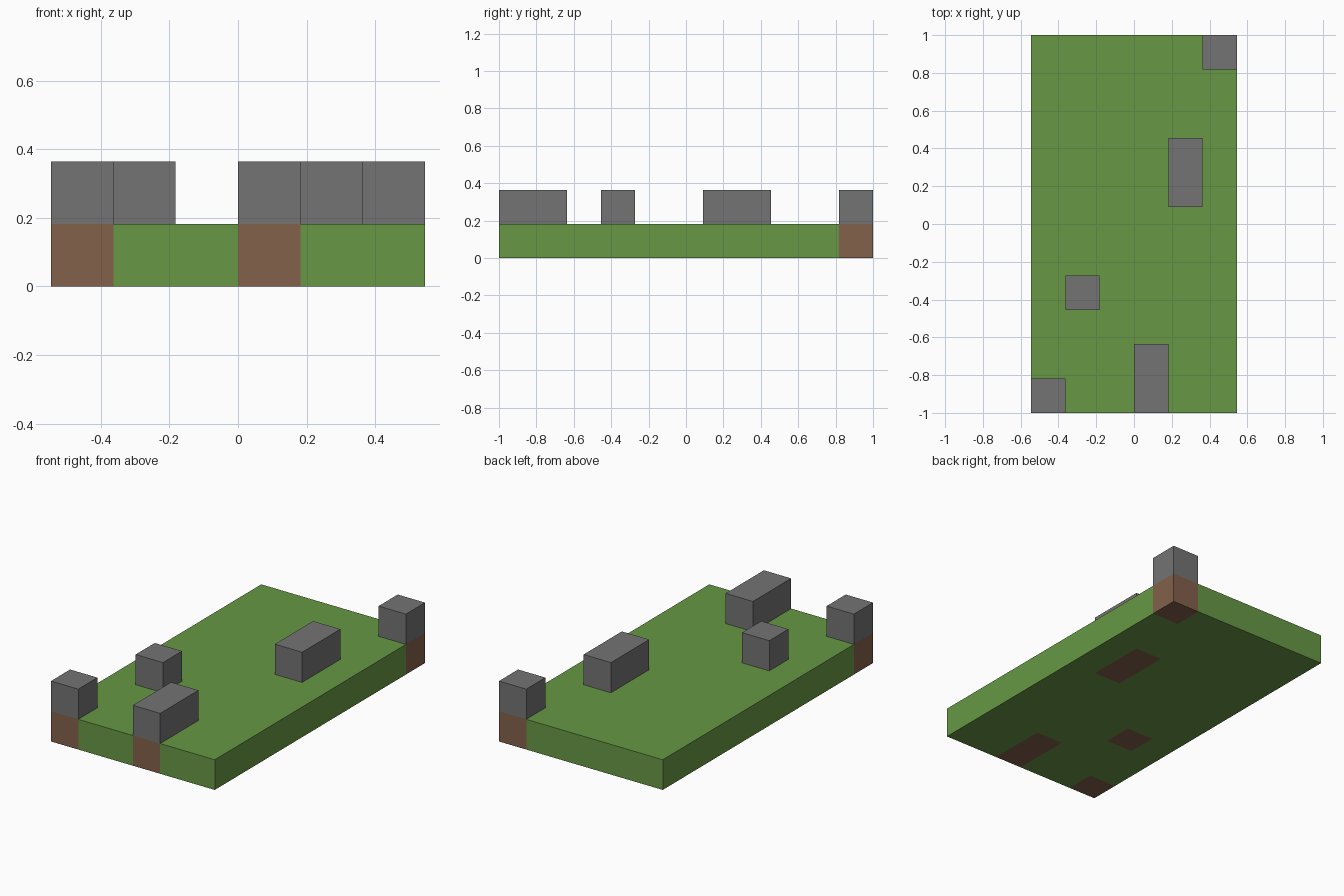
import bpy
import bmesh
from mathutils import Vector

cube = bpy.data.objects.get("Cube")
if cube:
    bpy.data.objects.remove(cube)

COLS, ROWS = 6, 11
CELL = 2 / ROWS

# Stone blocks: column, first row, number of rows
BLOCKS = {
    "corner_stone_front": (0, 0, 1),
    "small_stone": (1, 3, 1),
    "long_stone_front": (3, 0, 2),
    "long_stone_back": (4, 6, 2),
    "corner_stone_back": (5, 10, 1),
}


def material(name, color):
    mat = bpy.data.materials.new(name)
    mat.use_nodes = True
    mat.diffuse_color = (*color, 1)
    bsdf = mat.node_tree.nodes["Principled BSDF"]
    bsdf.inputs["Base Color"].default_value = (*color, 1)
    bsdf.inputs["Roughness"].default_value = 0.9
    return mat


grass = material("grass green", (0.136, 0.314, 0.060))
dirt = material("dirt brown", (0.227, 0.119, 0.070))
stone = material("stone grey", (0.174, 0.174, 0.174))


def add_object(name, bm, mats):
    mesh = bpy.data.meshes.new(name)
    bmesh.ops.recalc_face_normals(bm, faces=bm.faces)
    bm.to_mesh(mesh)
    bm.free()
    for mat in mats:
        mesh.materials.append(mat)
    obj = bpy.data.objects.new(name, mesh)
    bpy.context.collection.objects.link(obj)
    return obj


def corner(col, row, level):
    return Vector((col - COLS / 2, row - ROWS / 2, level)) * CELL


def is_covered(point):
    col, row = point.x / CELL + COLS / 2, point.y / CELL + ROWS / 2
    return any(c < col < c + 1 and r < row < r + n for c, r, n in BLOCKS.values())


# Ground slab, one cell thick, with dirt in the cells under the stones
bm = bmesh.new()
verts = [[bm.verts.new(corner(c, r, 0)) for r in range(ROWS + 1)] for c in range(COLS + 1)]
for c in range(COLS):
    for r in range(ROWS):
        bm.faces.new((verts[c][r], verts[c + 1][r], verts[c + 1][r + 1], verts[c][r + 1]))
base = bm.faces[:]
raised = bmesh.ops.extrude_face_region(bm, geom=base, use_keep_orig=True)["geom"]
bmesh.ops.translate(bm, verts=[v for v in raised if isinstance(v, bmesh.types.BMVert)],
                    vec=(0, 0, CELL))
bmesh.ops.recalc_face_normals(bm, faces=bm.faces)
for face in bm.faces:
    inside = face.calc_center_median() - face.normal * CELL / 2
    face.material_index = int(is_covered(inside))
add_object("ground_slab", bm, [grass, dirt])

# Stone blocks standing on the slab
for name, (col, row, length) in BLOCKS.items():
    bm = bmesh.new()
    bmesh.ops.create_cube(bm, size=CELL)
    bmesh.ops.scale(bm, verts=bm.verts, vec=(1, length, 1))
    bmesh.ops.translate(bm, verts=bm.verts, vec=corner(col + 0.5, row + length / 2, 1.5))
    add_object(name, bm, [stone])
